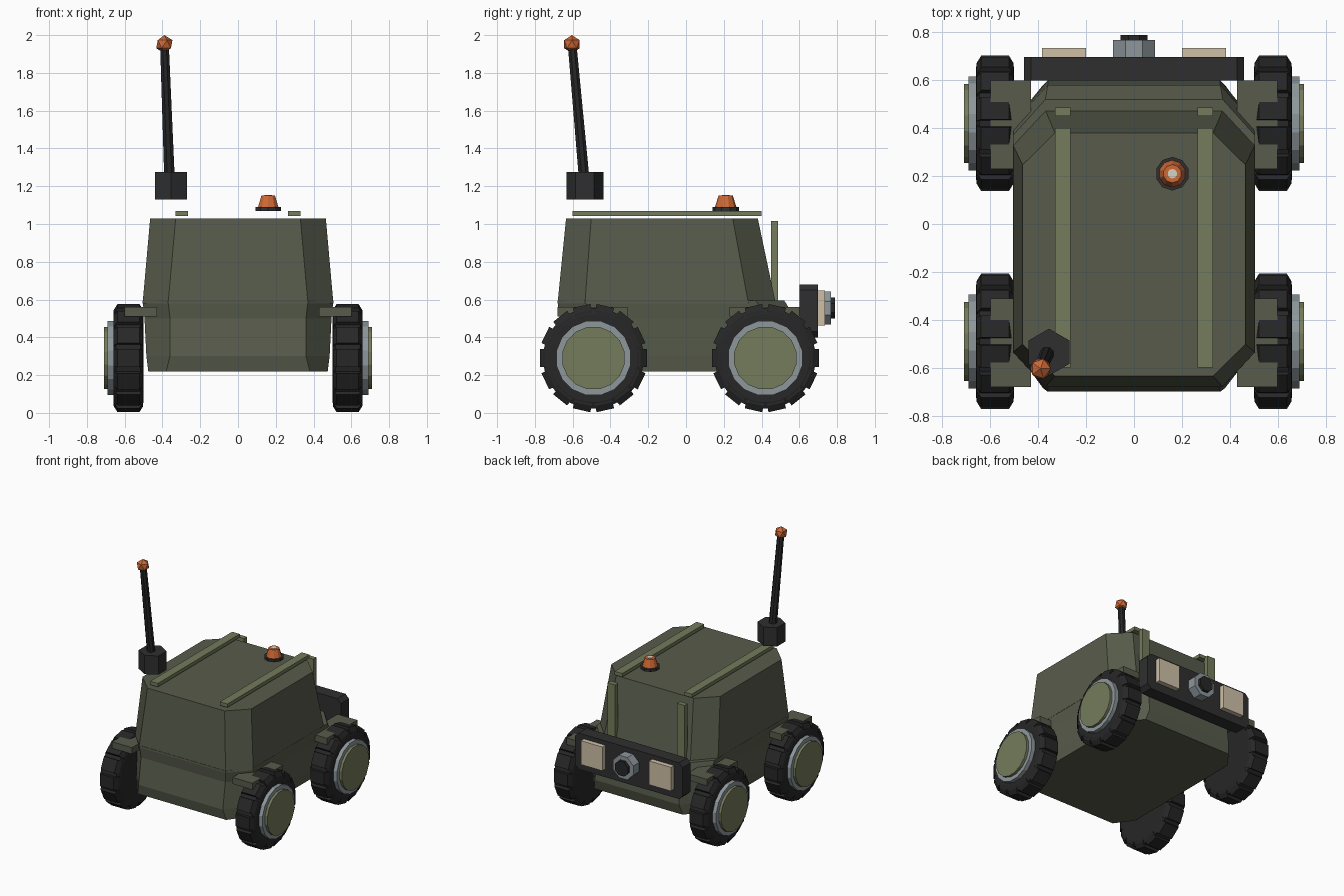
import bpy, bmesh, math
from mathutils import Vector, Matrix

cube = bpy.data.objects.get("Cube")
if cube:
    bpy.data.objects.remove(cube, do_unlink=True)


def material(name, *rgb):
    m = bpy.data.materials.new(name)
    m.use_nodes = True
    m.diffuse_color = (*rgb, 1)
    m.node_tree.nodes["Principled BSDF"].inputs["Base Color"].default_value = (*rgb, 1)
    return m


OLIVE = material("dark olive", 0.095, 0.105, 0.070)
SAGE = material("light olive", 0.175, 0.200, 0.105)
RUBBER = material("black rubber", 0.020, 0.020, 0.021)
CHARCOAL = material("charcoal", 0.028, 0.028, 0.030)
STEEL = material("blue grey", 0.27, 0.31, 0.33)
ORANGE = material("signal orange", 0.62, 0.14, 0.035)
CREAM = material("lamp cream", 0.62, 0.53, 0.39)
PALE = material("pale glass", 0.65, 0.65, 0.55)


def finish(bm, name, mat):
    bmesh.ops.recalc_face_normals(bm, faces=bm.faces)
    mesh = bpy.data.meshes.new(name)
    bm.to_mesh(mesh)
    bm.free()
    mesh.materials.append(mat)
    obj = bpy.data.objects.new(name, mesh)
    bpy.context.collection.objects.link(obj)
    return obj


def add_loft(bm, rings):
    """Skin a stack of equal-sized rings and cap both ends."""
    loops = [[bm.verts.new(p) for p in ring] for ring in rings]
    n = len(loops[0])
    for a, b in zip(loops, loops[1:]):
        for i in range(n):
            j = (i + 1) % n
            bm.faces.new((a[i], a[j], b[j], b[i]))
    bm.faces.new(loops[0])
    bm.faces.new(loops[-1])


def loft(name, rings, mat):
    bm = bmesh.new()
    add_loft(bm, rings)
    return finish(bm, name, mat)


def box(name, lo, hi, mat, bevel=0):
    lo, hi = Vector(lo), Vector(hi)
    bm = bmesh.new()
    bmesh.ops.create_cube(bm, size=1, matrix=Matrix.Translation((lo + hi) / 2)
                          @ Matrix.Diagonal((*(hi - lo), 1)))
    if bevel:
        # chamfer only the corners that run along y
        edges = [e for e in bm.edges
                 if abs(e.verts[0].co.y - e.verts[1].co.y) > 0.01]
        bmesh.ops.bevel(bm, geom=edges, offset=bevel, segments=1, affect='EDGES')
    return finish(bm, name, mat)


def circle(center, r, n, axis, turn=0.5):
    """Ring of n points around an axis through center."""
    rot = Vector((0, 0, 1)).rotation_difference(Vector(axis).normalized())
    pts = []
    for i in range(n):
        a = math.tau * (i + turn) / n
        pts.append(Vector(center) + rot @ Vector((r * math.cos(a), r * math.sin(a), 0)))
    return pts


def octagon(z, half, inner, rear, front, cut):
    """Body section with four cut corners."""
    right = [(inner, rear, z), (half, rear + cut, z),
             (half, front - cut, z), (inner, front, z)]
    return right + [(-x, y, z) for x, y, z in reversed(right)]


# hull and cabin
loft("lower_hull", [
    octagon(0.22, 0.475, 0.38, -0.685, 0.58, 0.13),
    octagon(0.30, 0.485, 0.36, -0.70, 0.60, 0.15),
    octagon(0.50, 0.495, 0.36, -0.67, 0.58, 0.15),
    octagon(0.595, 0.505, 0.37, -0.68, 0.52, 0.15)], OLIVE)
loft("cabin", [
    octagon(0.58, 0.505, 0.37, -0.68, 0.475, 0.145),
    octagon(1.03, 0.465, 0.33, -0.635, 0.38, 0.133)], OLIVE)


# wheels, fenders and hubs
def wheel(name, s, y):
    z = 0.29

    def spin(part, profile, n, mat):
        loft(name + part, [circle((s * x, y, z), r, n, (1, 0, 0))
                           for x, r in profile], mat)

    bm = bmesh.new()
    add_loft(bm, [circle((s * x, y, z), r, 28, (1, 0, 0)) for x, r in
                  ((0.50, 0.235), (0.515, 0.268), (0.645, 0.268), (0.66, 0.235))])
    # tread blocks with sloped shoulders
    lugs = 14
    for k in range(lugs):
        turn = Matrix.Rotation(math.tau * (k + 0.5) / lugs, 3, 'X')
        rings = []
        for t in (-0.047, 0.047):
            section = ((0.502, 0.23), (0.502, 0.25), (0.522, 0.283),
                       (0.638, 0.283), (0.658, 0.25), (0.658, 0.23))
            rings.append([turn @ Vector((s * x, t, r)) + Vector((0, y, z))
                          for x, r in section])
        add_loft(bm, rings)
    finish(bm, name + "_tyre", RUBBER)
    spin("_rim", ((0.64, 0.20), (0.69, 0.20)), 16, STEEL)
    spin("_hubcap", ((0.66, 0.168), (0.71, 0.168)), 16, SAGE)
    x0, x1 = sorted((s * 0.43, s * 0.60))
    box(name + "_fender", (x0, y - 0.19, 0.51), (x1, y + 0.18, 0.56), OLIVE)


for side, s in (("left", 1), ("right", -1)):
    wheel("lamp_end_" + side, s, 0.42)
    wheel("tail_end_" + side, s, -0.49)
    # roof rail, windscreen pillar and headlight
    x0, x1 = sorted((s * 0.265, s * 0.33))
    box("roof_rail_" + side, (x0, -0.60, 1.043), (x1, 0.40, 1.07), SAGE)
    box("pillar_" + side, (x0, 0.45, 0.59), (x1, 0.487, 1.015), SAGE)
    x0, x1 = sorted((s * 0.20, s * 0.385))
    box("headlight_" + side, (x0, 0.69, 0.463), (x1, 0.735, 0.647), CREAM)

# bumper with central camera
box("bumper", (-0.46, 0.60, 0.40), (0.46, 0.698, 0.68), CHARCOAL, bevel=0.03)


def camera_part(name, profile, mat):
    loft(name, [circle((0, y, 0.555), r, 8, (0, 1, 0)) for y, r in profile], mat)


camera_part("sensor_housing", ((0.69, 0.094), (0.768, 0.094)), STEEL)
camera_part("sensor_lens", ((0.75, 0.06), (0.79, 0.06)), RUBBER)


# beacon
def beacon_part(name, profile, mat):
    loft(name, [circle((0.16, 0.21, z), r, 10, (0, 0, 1)) for z, r in profile], mat)


beacon_part("beacon_base", ((1.07, 0.07), (1.09, 0.07)), CHARCOAL)
beacon_part("beacon_lamp", ((1.085, 0.058), (1.15, 0.038)), ORANGE)
beacon_part("beacon_cap", ((1.148, 0.02), (1.153, 0.02)), PALE)

# antenna
loft("antenna_mount", [circle((-0.355, -0.535, z), 0.098, 6, (0, 0, 1))
                       for z in (1.13, 1.275)], CHARCOAL)
foot, tip = Vector((-0.363, -0.54, 1.25)), Vector((-0.389, -0.602, 1.94))
loft("antenna_mast", [circle(foot, 0.03, 8, tip - foot),
                      circle(tip, 0.025, 8, tip - foot)], RUBBER)
bm = bmesh.new()
bmesh.ops.create_icosphere(bm, subdivisions=1, radius=0.048,
                           matrix=Matrix.Translation((-0.39, -0.604, 1.952)))
finish(bm, "antenna_tip", ORANGE)
